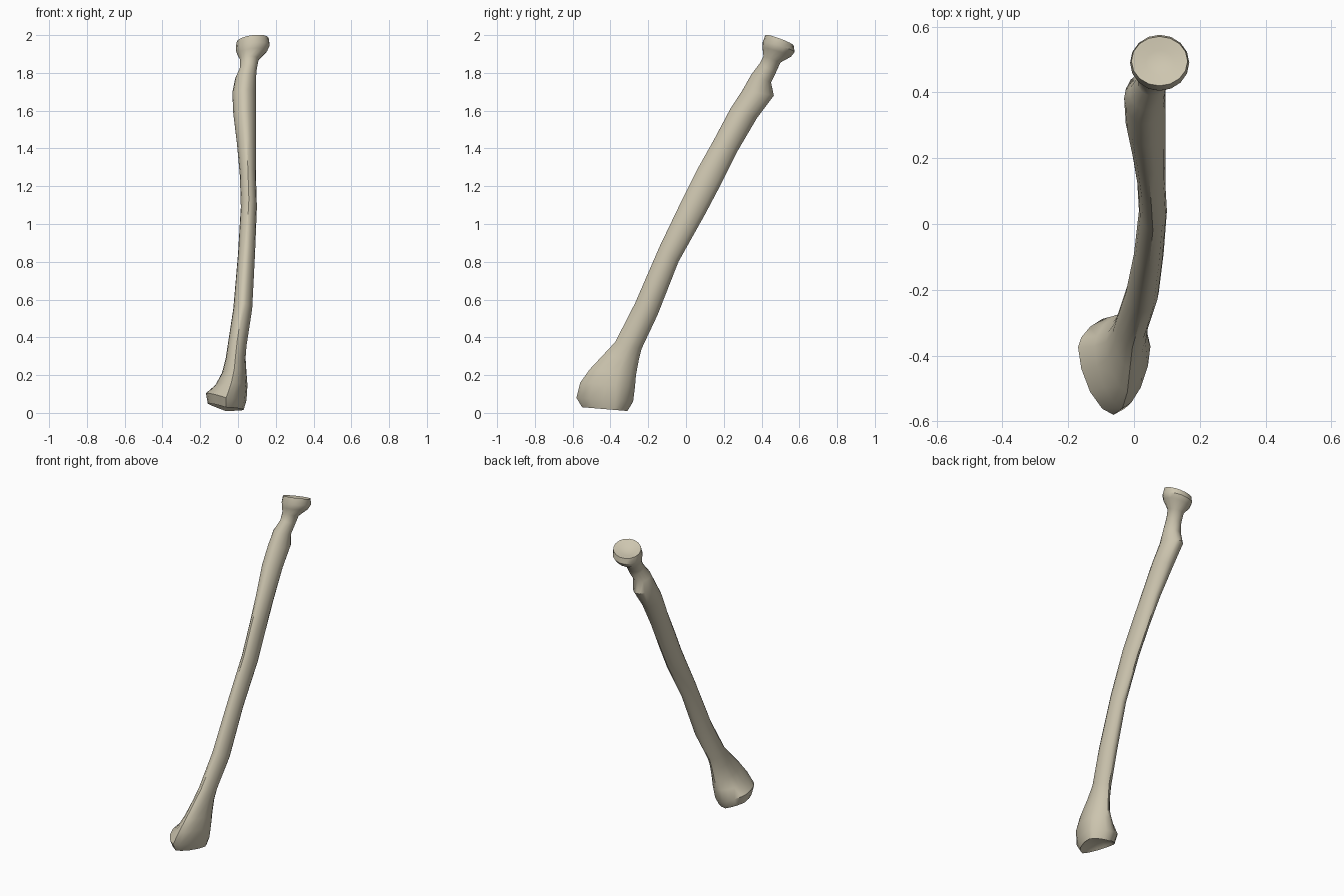
import bpy
import bmesh
import math
from mathutils import Vector

cube = bpy.data.objects.get("Cube")
if cube:
    bpy.data.objects.remove(cube, do_unlink=True)

# Single ivory material
ivory = bpy.data.materials.new("ivory_bone")
ivory.use_nodes = True
ivory.diffuse_color = (0.61, 0.56, 0.43, 1)
shader = next(n for n in ivory.node_tree.nodes if n.type == "BSDF_PRINCIPLED")
shader.inputs["Base Color"].default_value = ivory.diffuse_color
shader.inputs["Roughness"].default_value = 0.8

SIDES = 16

# Cross-sections from wrist to elbow:
# front y, front z, back y, back z, smallest x, largest x
wrist = [
    (-.55, .03, -.31, .01, -.16, .03),
    (-.58, .08, -.28, .06, -.17, .045),
    (-.56, .16, -.27, .14, -.12, .05),
    (-.51, .23, -.265, .2, -.085, .045),
    (-.44, .305, -.25, .28, -.065, .04),
    (-.375, .375, -.235, .34, -.055, .045),
]
shaft = [
    (-.27, .58, -.15, .52, -.025, .075),
    (-.14, .88, -.04, .8, 0, .09),
    (-.02, 1.13, .1, 1.05, .015, .1),
    (.06, 1.29, .19, 1.22, .01, .095),
    (.15, 1.45, .275, 1.39, -.005, .095),
    (.235, 1.61, .375, 1.56, -.025, .095),
    (.3, 1.71, .465, 1.68, -.03, .095),
    (.345, 1.79, .45, 1.75, -.015, .095),
]
head = [
    (.39, 1.85, .475, 1.8, .01, .1),
    (.41, 1.89, .5, 1.855, .01, .11),
    (.405, 1.93, .555, 1.885, -.005, .155),
    (.405, 1.96, .575, 1.91, -.012, .168),
    (.42, 2, .57, 1.945, -.008, .163),
]


def soft_power(value, power):
    return math.copysign(abs(value) ** power, value)


def section_points(section, power):
    """Closed outline through the front, back and side extremes."""
    front_y, front_z, back_y, back_z, low_x, high_x = section
    mid_x, half = (low_x + high_x) / 2, (high_x - low_x) / 2
    front = Vector((mid_x, front_y, front_z))
    back = Vector((mid_x, back_y, back_z))
    # The wrist is widest toward the back
    shift = 0.5 + 0.22 * max(0, 1 - front_z / 0.5)
    middle = front.lerp(back, shift)
    points = []
    for i in range(SIDES):
        angle = math.tau * i / SIDES
        along = soft_power(math.cos(angle), power)
        across = soft_power(math.sin(angle), power)
        point = middle + ((front if along > 0 else back) - middle) * abs(along)
        point.x += half * across
        # Raised lip at the wrist, slight sideways lean of the head
        if front_z < 0.1:
            point.z += 0.35 * max(0, mid_x - point.x)
        if front_z > 1.9:
            point.z += 0.12 * (point.x - mid_x)
        points.append(point)
    return points


def bridge(bm, lower, upper):
    for i in range(SIDES):
        j = (i + 1) % SIDES
        bm.faces.new((lower[i], lower[j], upper[j], upper[i]))


def hollow_cap(bm, ring, push, steps):
    """Close an end with a shallow dish."""
    centre = sum((v.co for v in ring), Vector()) / SIDES
    last = ring
    for scale, depth in steps:
        inner = [bm.verts.new(centre + (v.co - centre) * scale + push * depth)
                 for v in ring]
        bridge(bm, last, inner)
        last = inner
    tip = bm.verts.new(centre + push)
    for i in range(SIDES):
        bm.faces.new((last[i], last[(i + 1) % SIDES], tip))


# Loft the whole bone through its sections
bm = bmesh.new()
rings = []
for group, power in ((wrist, 1.2), (shaft, 1.12), (head, 1)):
    for section in group:
        rings.append([bm.verts.new(p) for p in section_points(section, power)])
for lower, upper in zip(rings, rings[1:]):
    bridge(bm, lower, upper)

# Joint surfaces at both ends
hollow_cap(bm, rings[0], Vector((0, 0, 0.035)), [(0.85, 0.3), (0.5, 0.8)])
hollow_cap(bm, rings[-1], Vector((0, -0.006, -0.018)), [(0.9, 0.1), (0.5, 0.8)])
bmesh.ops.recalc_face_normals(bm, faces=bm.faces)

mesh = bpy.data.meshes.new("forearm_bone")
bm.to_mesh(mesh)
bm.free()
mesh.materials.append(ivory)
bone = bpy.data.objects.new("forearm_bone", mesh)
bpy.context.collection.objects.link(bone)

# Smooth shading that keeps the rim edges sharp
bpy.ops.object.select_all(action="DESELECT")
bone.select_set(True)
bpy.context.view_layer.objects.active = bone
bpy.ops.object.shade_smooth_by_angle(angle=math.radians(38))
